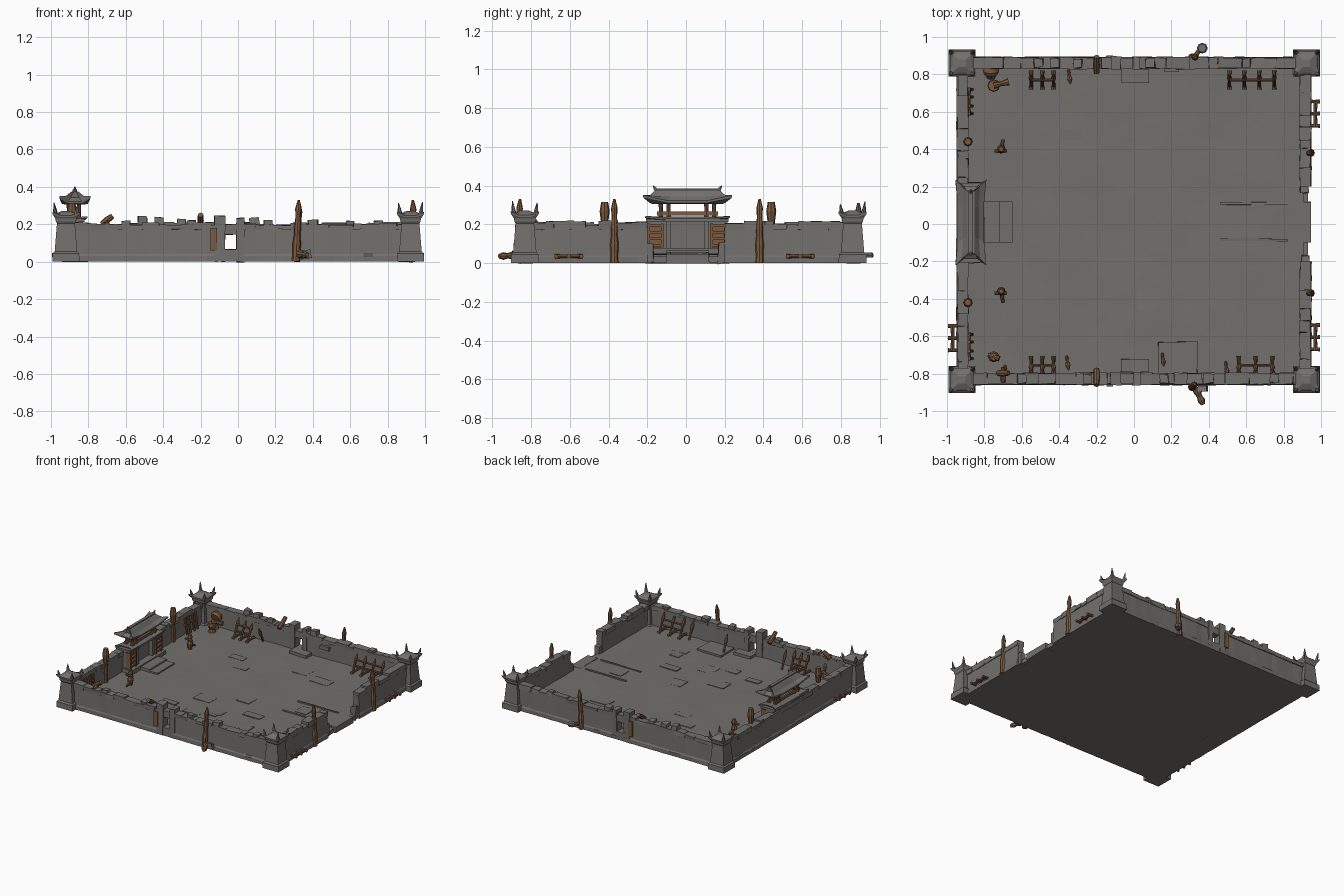
import bpy, bmesh, math, random
from mathutils import Vector, Euler

if "Cube" in bpy.data.objects:
    bpy.data.objects.remove(bpy.data.objects["Cube"])
random.seed(4)
R = random.uniform

def material(name, col):
    m = bpy.data.materials.new(name)
    m.diffuse_color = (*col, 1)
    m.use_nodes = True
    m.node_tree.nodes["Principled BSDF"].inputs["Base Color"].default_value = m.diffuse_color
    return m
STONE = material("grey_stone", (0.17, 0.163, 0.152))
WOOD = material("brown_wood", (0.20, 0.10, 0.047))
FLOOR = 0.045

def finish(name, bm, mat):
    bmesh.ops.recalc_face_normals(bm, faces=bm.faces)
    me = bpy.data.meshes.new(name)
    bm.to_mesh(me)
    bm.free()
    me.materials.append(mat)
    ob = bpy.data.objects.new(name, me)
    bpy.context.collection.objects.link(ob)
    return ob

def box(name, x0, x1, y0, y1, z0, z1, mat=STONE, rot=(0, 0, 0), jit=0.0):
    bm = bmesh.new()
    bmesh.ops.create_cube(bm, size=1)
    c = Vector(((x0 + x1) / 2, (y0 + y1) / 2, (z0 + z1) / 2))
    e = Euler(rot)
    for v in bm.verts:
        p = Vector((v.co.x * (x1 - x0), v.co.y * (y1 - y0), v.co.z * (z1 - z0)))
        p.rotate(e)
        v.co = p + c + Vector((R(-jit, jit), R(-jit, jit), R(-jit, jit)))
    return finish(name, bm, mat)

def loft(name, rings, mat):
    bm = bmesh.new()
    rs = [[bm.verts.new(p) for p in r] for r in rings]
    n = len(rs[0])
    for a, b in zip(rs, rs[1:]):
        for i in range(n):
            bm.faces.new((a[i], a[(i + 1) % n], b[(i + 1) % n], b[i]))
    bm.faces.new(rs[0][::-1])
    bm.faces.new(rs[-1])
    return finish(name, bm, mat)

def bar(name, p, q, radii, mat=WOOD, n=8):
    """Round bar from p to q, radii spread evenly along it."""
    p, q = Vector(p), Vector(q)
    rot = (q - p).to_track_quat('Z', 'Y')
    rings = []
    for k, r in enumerate(radii):
        c = p.lerp(q, k / (len(radii) - 1))
        rings.append([c + rot @ Vector((r * math.cos(t), r * math.sin(t), 0))
                      for t in [2 * math.pi * i / n for i in range(n)]])
    return loft(name, rings, mat)

def square_loft(name, cx, cy, levels, mat=STONE):
    """Levels: half x, half y, z, corner lift (mid edges are pulled in when lifted)."""
    rings = []
    for hx, hy, z, lift in levels:
        k = 0.85 if lift else 1
        pts = []
        for sx, sy in ((1, 1), (.45, 1), (-.45, 1), (-1, 1), (-1, .45), (-1, -.45),
                       (-1, -1), (-.45, -1), (.45, -1), (1, -1), (1, -.45), (1, .45)):
            corner = abs(sx) == abs(sy)
            f = 1 if corner else k
            pts.append((cx + hx * sx * (f if abs(sx) == 1 else 1),
                        cy + hy * sy * (f if abs(sy) == 1 else 1), z + (lift if corner else 0)))
        rings.append(pts)
    return loft(name, rings, mat)

# Courtyard slab with a gently uneven surface
box("courtyard_base", -0.93, 0.93, -0.85, 0.88, 0, FLOOR - 0.012)
bm = bmesh.new()
bmesh.ops.create_grid(bm, x_segments=44, y_segments=40, size=1)
for v in bm.verts:
    x, y = v.co.x, v.co.y
    v.co = (x * 0.91, y * 0.85 + 0.015,
            FLOOR + 0.003 * math.sin(9 * x + 4 * y) * math.cos(7 * y - 2 * x) + R(-.0012, .0012))
ob = finish("courtyard_floor", bm, STONE)
for f in ob.data.polygons:
    f.use_smooth = True
box("entrance_sill", 0.86, 0.945, -0.10, 0.12, 0, FLOOR + 0.003, jit=0.003)
for y in (0.11, -0.085):
    box("entrance_kerb", 0.46, 0.82, y - 0.006, y + 0.006, 0.03, FLOOR + 0.008, jit=0.002)
for _ in range(14):
    x, y = R(-0.5, 0.7), R(-0.6, 0.7)
    box("raised_paver", x, x + R(.06, .16), y, y + R(.05, .12), 0.03, FLOOR + 0.004,
        rot=(R(-.03, .03), R(-.03, .03), 0))

# Corner towers with upturned horned caps
for tx in (-0.92, 0.922):
    for ty in (-0.832, 0.86):
        square_loft("corner_tower", tx, ty, [
            (.072, .072, 0, 0), (.071, .071, .045, 0), (.06, .06, .055, 0), (.048, .048, .205, 0),
            (.054, .054, .215, 0), (.056, .056, .23, 0), (.072, .072, .238, .016),
            (.073, .073, .248, .018), (.05, .05, .258, 0), (.02, .02, .272, 0)])
        for sx in (-1, 1):
            for sy in (-1, 1):
                bar("tower_horn", (tx + sx * .055, ty + sy * .055, .25),
                    (tx + sx * .064, ty + sy * .064, R(.295, .32)), (.013, .009, .002), STONE, 5)

# Battered walls with a broken coping of loose stones
def wall(name, along_x, mid, a, b, lo=0.195, hi=0.212):
    def put(u, w, z):
        return (u, mid + w, z) if along_x else (mid + w, u, z)
    n = max(2, int(abs(b - a) / 0.05))
    prof = [(-.034, 0), (-.034, .03), (-.028, .04), (-.024, .182),
            (.024, .182), (.028, .04), (.034, .03), (.034, 0)]
    rings = []
    for i in range(n + 1):
        u = a + (b - a) * i / n
        rings.append([put(u, w + R(-.002, .002), z) for w, z in prof])
    loft(name, rings, STONE)
    u = a
    while u < b - 0.01:
        v = min(b, u + R(0.04, 0.13))
        h, t = R(lo, hi), R(.027, .032)
        if along_x:
            box("coping_stone", u, v, mid - t, mid + t, .172, h, jit=.003)
        else:
            box("coping_stone", mid - t, mid + t, u, v, .172, h, jit=.003)
        u = v

FY, BY, LX, RX = -0.827, 0.86, -0.915, 0.915
for nm, y in (("front_wall", FY), ("back_wall", BY)):
    s = 1 if y > 0 else -1
    wall(nm + "_left", True, y, -0.88, -0.07)
    wall(nm + "_right", True, y, -0.01, 0.88)
    box("doorway_sill", -.08, 0, y - .033, y + .033, 0, .065)
    box("doorway_lintel", -.09, .01, y - .028, y + .028, .145, .2, jit=.002)
    # Side doorway piers, plank door and inner step
    box("doorway_pier", -.125, -.07, y - .034, y + .034, 0, .245, jit=.004)
    box("doorway_pier", -.005, .035, y - .034, y + .034, 0, .232, jit=.004)
    box("plank_door", -.148, -.112, y + s * .036 - .006, y + s * .036 + .006, .06, .18, WOOD)
    box("doorway_step", -.07, .08, y - s * .07 - .035, y - s * .07 + .035, .02, .066, jit=.002)
    # Plank lying over the wall
    bar("leaning_plank", (-.2, y - s * .05, .19), (-.2, y + s * .035, .25), (.016, .017, .015))
wall("left_wall", False, LX, -0.8, 0.82)
wall("right_wall_near", False, RX, -0.8, -0.2, .195, .22)
wall("right_wall_far", False, RX, 0.2, 0.82, .195, .22)

# Loose rubble on the walls
for x, y, h in ((-.51, BY, .24), (-.42, BY, .235), (-.3, BY, .225), (-.25, FY, .22), (.09, BY, .235),
                (.16, FY, .22), (-.6, FY, .218), (.4, FY, .222), (.6, BY, .22), (.75, FY, .218)):
    box("rubble", x - .025, x + .025, y - .024, y + .024, .19, h, jit=.006)
for s in (1, -1):
    box("wall_stub", .89, .935, s * .19 - .02, s * .19 + .02, 0, .1, jit=.008)

# Gatehouse on the left side
box("gate_platform", -.94, -.80, -.21, .225, 0, .075, jit=.002)
box("gate_step_upper", -.82, -.72, -.10, .12, 0, .068)
box("gate_step_lower", -.74, -.65, -.10, .12, 0, .056)
box("gate_back_panel", -.93, -.86, -.2, .215, .05, .215)
box("gate_lintel", -.95, -.82, -.205, .22, .212, .232, jit=.002)
square_loft("gate_lower_eave", -.88, .008, [(.05, .2, .225, 0), (.075, .22, .222, .012),
                                            (.074, .218, .23, .012), (.04, .19, .24, 0)])
for y in (-.09, .105):
    box("gate_pier", -.865, -.83, y - .012, y + .012, .07, .215)
for y0 in (-.2, .125):
    for k in range(4):
        box("lattice_rail", -.855, -.825, y0, y0 + .085, .085 + k * .034, .097 + k * .034, WOOD)
    for k in range(2):
        box("lattice_stile", -.852, -.822, y0 + k * .07, y0 + k * .07 + .015, .075, .205, WOOD)
    box("lattice_back", -.862, -.845, y0, y0 + .085, .08, .2, WOOD)
for y in (-.13, -.09, .105, .145):
    for x in (-.905, -.85):
        bar("gate_upper_post", (x, y, .23), (x, y, .32), (.012, .01, .012))
for x in (-.905, -.85):
    box("gate_upper_beam", x - .008, x + .008, -.15, .165, .245, .265, WOOD)
square_loft("gate_roof", -.872, .008, [
    (.05, .18, .305, 0), (.082, .228, .31, .026), (.083, .23, .322, .028),
    (.05, .195, .342, .008), (.022, .17, .372, 0), (.016, .165, .376, 0)])
box("gate_ridge", -.884, -.86, -.16, .175, .365, .385)
for y, s in ((-.15, -1), (.165, 1)):
    bar("ridge_horn", (-.872, y, .37), (-.872, y + s * .02, .4), (.013, .009, .003), STONE, 6)

# Tall posts outside the right, front and back walls
POLE = (.022, .02, .023, .017, .019, .014, .017, .006)
for y in (-.37, .38):
    bar("right_post", (.945, y, 0), (.935, y, .33), POLE)
bar("front_post", (.31, FY - .045, 0), (.325, FY - .03, .33), POLE)
bar("back_post", (.31, BY + .03, 0), (.33, BY + .03, .31), POLE)
bar("front_fallen_log", (.33, FY - .05, .04), (.37, -.965, .035), (.022, .02, .014, .02, .012))
bar("back_fallen_log", (.33, BY + .04, .04), (.355, .94, .04), (.014, .012, .01))
bar("back_stone_disc", (.365, .94, .028), (.365, .94, .055), (.026, .029, .022), STONE)
box("front_loose_stone", .34, .39, FY - .07, FY - .035, .02, .06, jit=.006)
# Flared posts along the inside of the left wall
for y in (.44, -.42):
    bar("left_post", (-.888, y, .03), (-.888, y, .315), (.018, .016, .018, .014, .02, .026, .018))

# Low barriers outside the walls
def barrier(x, s, yc):
    bar("barrier_rail", (x, yc - .07, .035), (x, yc + .07, .035), (.011, .009, .011))
    for d in (-.065, 0, .065):
        bar("barrier_stake", (x - s * .035, yc + d, .035), (x + s * .025, yc + d, .035), (.01, .009, .011))
for x, s, yc in ((.97, 1, -.605), (.97, 1, .59), (-.97, -1, -.61)):
    barrier(x, s, yc)

# Weapon racks along the front and back walls
def rack(x0, x1, y, s, n):
    for dz in (.05, .1):
        bar("rack_rail", (x0, y, FLOOR + dz), (x1, y, FLOOR + dz), (.008, .007, .008))
    for k in range(n):
        x = x0 + (x1 - x0) * k / (n - 1)
        bar("rack_foot", (x, y - .05, FLOOR + .01), (x, y + .05, FLOOR + .01), (.011, .008, .011))
        bar("rack_upright", (x, y - s * .04, FLOOR), (x, y + s * .03, FLOOR + R(.13, .15)),
            (.009, .008, .008, .014, .004))
rack(-.55, -.43, .77, 1, 3)
rack(.51, .75, .77, 1, 4)
rack(-.55, -.43, -.755, -1, 3)
rack(.56, .74, -.755, -1, 3)
for x, y in ((-.36, -.74), (.15, -.72), (.49, -.77), (-.35, .79), (-.69, -.79)):
    bar("leaning_spear", (x, y + .03, FLOOR), (x + .01, y - .04, FLOOR + .13), (.008, .008, .014, .004))
box("side_platform", .13, .34, -.8, -.63, .02, FLOOR + .014, jit=.003)
box("wall_shelf", .16, .24, .815, .84, .12, .15)
# Staff rails along the left wall
for y0 in (.58, -.73):
    bar("staff_rail", (-.882, y0, .12), (-.882, y0 + .15, .12), (.01, .008, .01))
    for d in (.01, .05, .1, .14):
        bar("staff", (-.865, y0 + d, FLOOR), (-.885, y0 + d, .18), (.008, .008, .011))

# Training dummies
for y in (.4, -.36):
    bar("dummy_body", (-.71, y, FLOOR), (-.71, y, .165), (.014, .02, .024, .014, .02, .012))
    bar("dummy_arms", (-.745, y - .01, .125), (-.68, y - .01, .125), (.008, .011, .008))
    bar("dummy_leg", (-.71, y, .08), (-.70, y + (.05 if y > 0 else -.06), .06), (.011, .008))

# Corner drums on stands
bar("drum", (-.765, .80, .125), (-.765, .84, .14), (.036, .044, .036), WOOD, 14)
bar("drum_stand", (-.765, .8, FLOOR), (-.765, .82, .13), (.03, .012, .014))
bar("back_stump", (-.75, .74, FLOOR), (-.75, .74, .12), (.03, .022, .034, .03))
bar("back_mallet", (-.75, .74, .125), (-.67, .76, .125), (.018, .012, .02))
bar("front_stump", (-.75, -.71, FLOOR), (-.75, -.71, .12), (.024, .018, .03, .02))
bar("front_mallet", (-.78, -.70, .11), (-.72, -.72, .12), (.012, .01, .016))
bar("front_wall_log", (-.73, FY + .03, .2), (-.67, FY + .03, .245), (.014, .018, .014))
bar("front_wall_stake", (-.7, FY - .02, .2), (-.7, FY + .06, .215), (.012, .014, .01))
